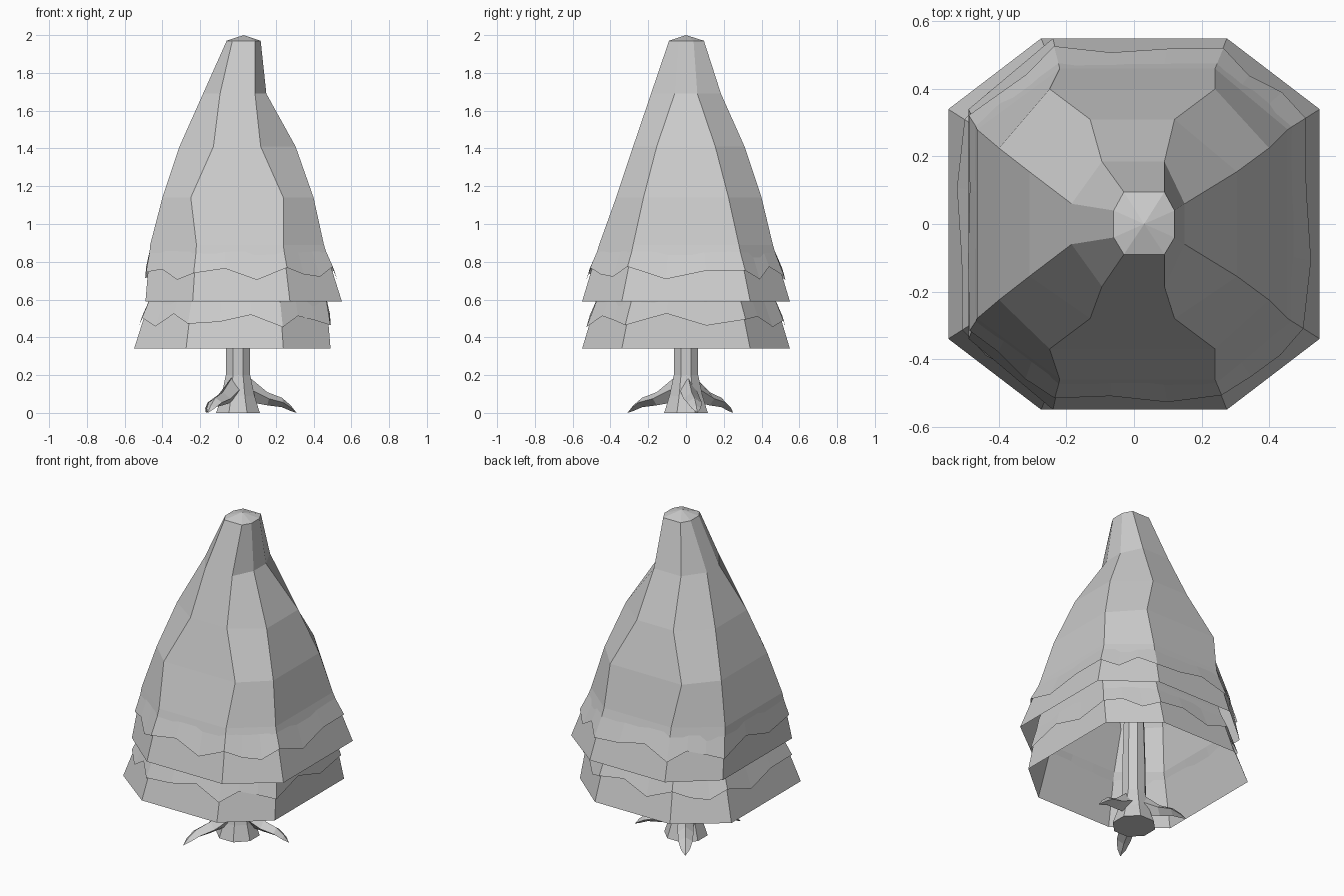
import bpy, bmesh, math
from mathutils import Vector

if "Cube" in bpy.data.objects:
    bpy.data.objects.remove(bpy.data.objects["Cube"], do_unlink=True)

grey = bpy.data.materials.new("plain grey")
grey.use_nodes = True
COLOUR = (0.6, 0.6, 0.6, 1)
grey.diffuse_color = COLOUR
grey.node_tree.nodes["Principled BSDF"].inputs["Base Color"].default_value = COLOUR


def loft(name, rings, tip=None, cap_start=False):
    """Skin a stack of rings with flat quads; optionally close to a tip point."""
    bm = bmesh.new()
    loops = [[bm.verts.new(p) for p in ring] for ring in rings]
    n = len(loops[0])
    for a, b in zip(loops, loops[1:]):
        for i in range(n):
            j = (i + 1) % n
            bm.faces.new((a[i], a[j], b[j], b[i]))
    if tip is not None:
        top = bm.verts.new(tip)
        for i in range(n):
            bm.faces.new((loops[-1][i], loops[-1][(i + 1) % n], top))
    if cap_start:
        bm.faces.new(list(reversed(loops[0])))
    mesh = bpy.data.meshes.new(name)
    bm.to_mesh(mesh)
    bm.free()
    mesh.materials.append(grey)
    obj = bpy.data.objects.new(name, mesh)
    bpy.context.collection.objects.link(obj)
    return obj


def octagon(z, right, left, front, back, side_y, edge_r, edge_l):
    """Counter-clockwise ring with separately placed corners."""
    return [Vector(p) for p in (
        (edge_l, front, z), (edge_r, front, z), (right, -side_y, z), (right, side_y, z),
        (edge_r, back, z), (edge_l, back, z), (left, side_y, z), (left, -side_y, z))]


# Foliage profile: height, right, left, front, back, side corner, front corners
PROFILE = [
    (0.59, 0.55, -0.49, -0.55, 0.55, 0.34, 0.275, -0.24),
    (0.89, 0.455, -0.465, -0.46, 0.46, 0.28, 0.24, -0.22),
    (1.14, 0.40, -0.40, -0.37, 0.40, 0.225, 0.24, -0.25),
    (1.41, 0.305, -0.31, -0.28, 0.31, 0.155, 0.12, -0.13),
    (1.69, 0.15, -0.185, -0.185, 0.185, 0.06, 0.09, -0.095),
    (1.97, 0.12, -0.06, -0.09, 0.095, 0.04, 0.09, -0.03),
]
upper = [octagon(*row) for row in PROFILE]
loft("upper_foliage", upper, tip=(0.03, 0, 2.0))

# Lower tier is the same skirt turned half way round and dropped
lower = [[Vector((-p.x, -p.y, p.z - 0.25)) for p in ring] for ring in upper[:4]]
loft("lower_foliage", lower)


# Ragged needle layer lying on each skirt
def ragged_layer(name, base, above, steps=3):
    top_ring, hem = [], []
    for i in range(8):
        j = (i + 1) % 8
        for s in range(steps):
            t = s / steps
            low, high = base[i].lerp(base[j], t), above[i].lerp(above[j], t)
            k = i * steps + s
            height = 0.5 + 0.12 * math.sin(k * 2.4)
            out = Vector((low.x, low.y, 0)).normalized()
            top_ring.append(high - out * 0.005)
            hem.append(low.lerp(high, height) + out * 0.012)
    loft(name, [hem, top_ring])


ragged_layer("upper_needles", upper[0], upper[1])
ragged_layer("lower_needles", lower[0], lower[1])


# Trunk, flaring at the ground and hidden inside the foliage above
def circle(z, r, n=8):
    return [Vector((r * math.cos(math.tau * (i + 0.5) / n),
                    r * math.sin(math.tau * (i + 0.5) / n), z)) for i in range(n)]


loft("trunk", [circle(0, 0.125), circle(0.09, 0.095), circle(0.2, 0.07),
               circle(0.4, 0.068), circle(1.0, 0.05)], tip=(0, 0, 1.1), cap_start=True)


# Arched roots: four-sided tapering limbs
def root(name, x, y):
    end = Vector((x, y, 0))
    side = Vector((-y, x, 0)).normalized()
    rings = []
    for t, z, width, thick in ((0.15, 0.13, 0.045, 0.07), (0.5, 0.075, 0.045, 0.035),
                               (0.75, 0.055, 0.04, 0.025), (0.9, 0.025, 0.025, 0.015)):
        c = end * t + Vector((0, 0, z))
        up = Vector((0, 0, thick))
        rings.append([c - side * width, c - up, c + side * width, c + up])
    loft(name, rings, tip=end)


root("front_right_root", -0.16, -0.31)
root("left_root", 0.31, 0.06)
root("back_right_root", -0.17, 0.25)
